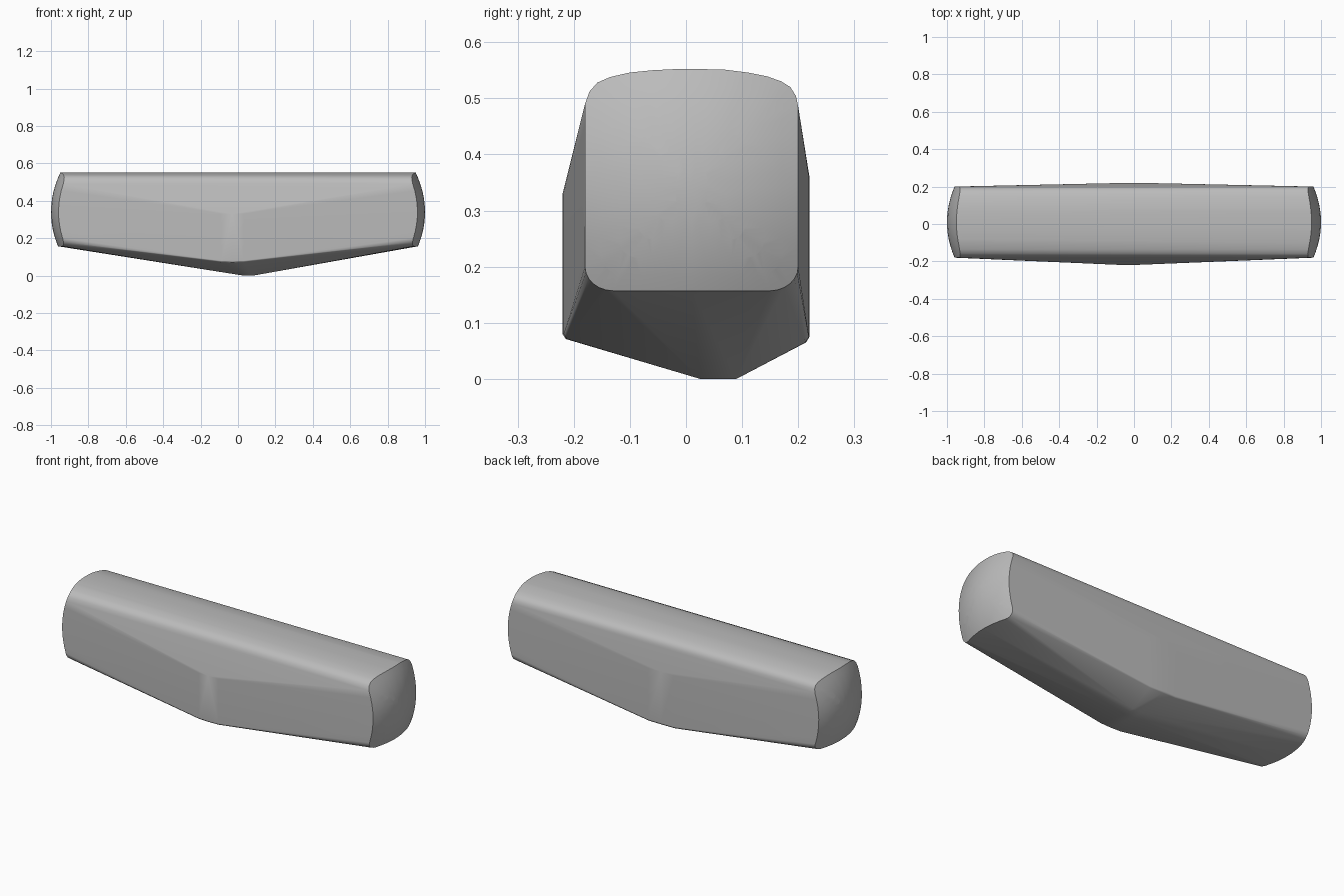
import bpy
import bmesh
import math

if "Cube" in bpy.data.objects:
    bpy.data.objects.remove(bpy.data.objects["Cube"], do_unlink=True)

CY, CZ = 0.01, 0.34          # centre of the end section
FRONT, BACK = -0.18, 0.20    # side planes of the end section


def corner(y, z, ry, rz, start, steps=6):
    """Quarter ellipse round (y, z), starting at the given angle."""
    angles = [math.radians(start + 90 * i / steps) for i in range(steps + 1)]
    return [(y + ry * math.cos(a), z + rz * math.sin(a)) for a in angles]


def densify(points, step=0.04):
    """Split long profile edges so the curved rim stays smooth."""
    out = []
    for (y0, z0), (y1, z1) in zip(points, points[1:] + points[:1]):
        n = max(1, math.ceil(math.hypot(y1 - y0, z1 - z0) / step))
        out += [(y0 + (y1 - y0) * i / n, z0 + (z1 - z0) * i / n) for i in range(n)]
    return out


def dome_x(y, z):
    return 1 - 1.12 * ((z - CZ) ** 2 + (y - CY) ** 2)


# End section: round lower corners, gently crowned top
crown = [(0.20, 0.485), (0.196, 0.504), (0.186, 0.52), (0.17, 0.53),
         (0.145, 0.539), (0.11, 0.546), (0.07, 0.551), (0.03, 0.552),
         (-0.02, 0.552), (-0.06, 0.55), (-0.10, 0.546), (-0.135, 0.538),
         (-0.158, 0.528), (-0.172, 0.512), (-0.18, 0.49)]
profile = densify(corner(-0.13, 0.20, 0.05, 0.043, 180)
                  + corner(0.15, 0.20, 0.05, 0.043, 270) + crown)

# Domed ends, as shrinking rings on both sides
coords = []
for scale in (1, 0.85, 0.68, 0.5, 0.32, 0.15, 0):
    for y, z in (profile if scale else [(CY, CZ)]):
        y, z = CY + (y - CY) * scale, CZ + (z - CZ) * scale
        coords += [(side * dome_x(y, z), y, z) for side in (-1, 1)]

# Middle bulge: softened vertical bends on front and back
for x, inset in ((-0.09, 0.002), (-0.03, 0), (0.03, 0.002)):
    coords += [(x, -0.22 + inset, z) for z in (0.33, 0.08)]
    coords.append((x, -0.214 + inset, 0.071))
for x, inset in ((-0.08, 0.001), (0, 0), (0.08, 0.001)):
    coords += [(x, 0.22 - inset, z) for z in (0.36, 0.075)]
    coords.append((x, 0.214 - inset, 0.065))

# Keel: the short lowest edge
coords += [(x, y, 0) for x in (0.03, 0.08) for y in (0.025, 0.09)]

bm = bmesh.new()
for co in coords:
    bm.verts.new(co)
result = bmesh.ops.convex_hull(bm, input=bm.verts)
unused = {g for g in result["geom_interior"] + result["geom_unused"]
          if isinstance(g, bmesh.types.BMVert)}
bmesh.ops.delete(bm, geom=list(unused), context='VERTS')
bmesh.ops.recalc_face_normals(bm, faces=bm.faces)
mesh = bpy.data.meshes.new("tapered_block")
bm.to_mesh(mesh)
bm.free()

block = bpy.data.objects.new("tapered_block", mesh)
bpy.context.collection.objects.link(block)

# Plain grey material
grey = bpy.data.materials.new("plain_grey")
grey.use_nodes = True
colour = (0.5, 0.5, 0.5, 1)
grey.diffuse_color = colour
for node in grey.node_tree.nodes:
    if node.type == 'BSDF_PRINCIPLED':
        node.inputs["Base Color"].default_value = colour
mesh.materials.append(grey)

# Smooth faces with crisp end rims
bpy.ops.object.select_all(action='DESELECT')
block.select_set(True)
bpy.context.view_layer.objects.active = block
bpy.ops.object.shade_smooth_by_angle(angle=math.radians(35))
weighted = block.modifiers.new("soft_normals", 'WEIGHTED_NORMAL')
weighted.keep_sharp = True
